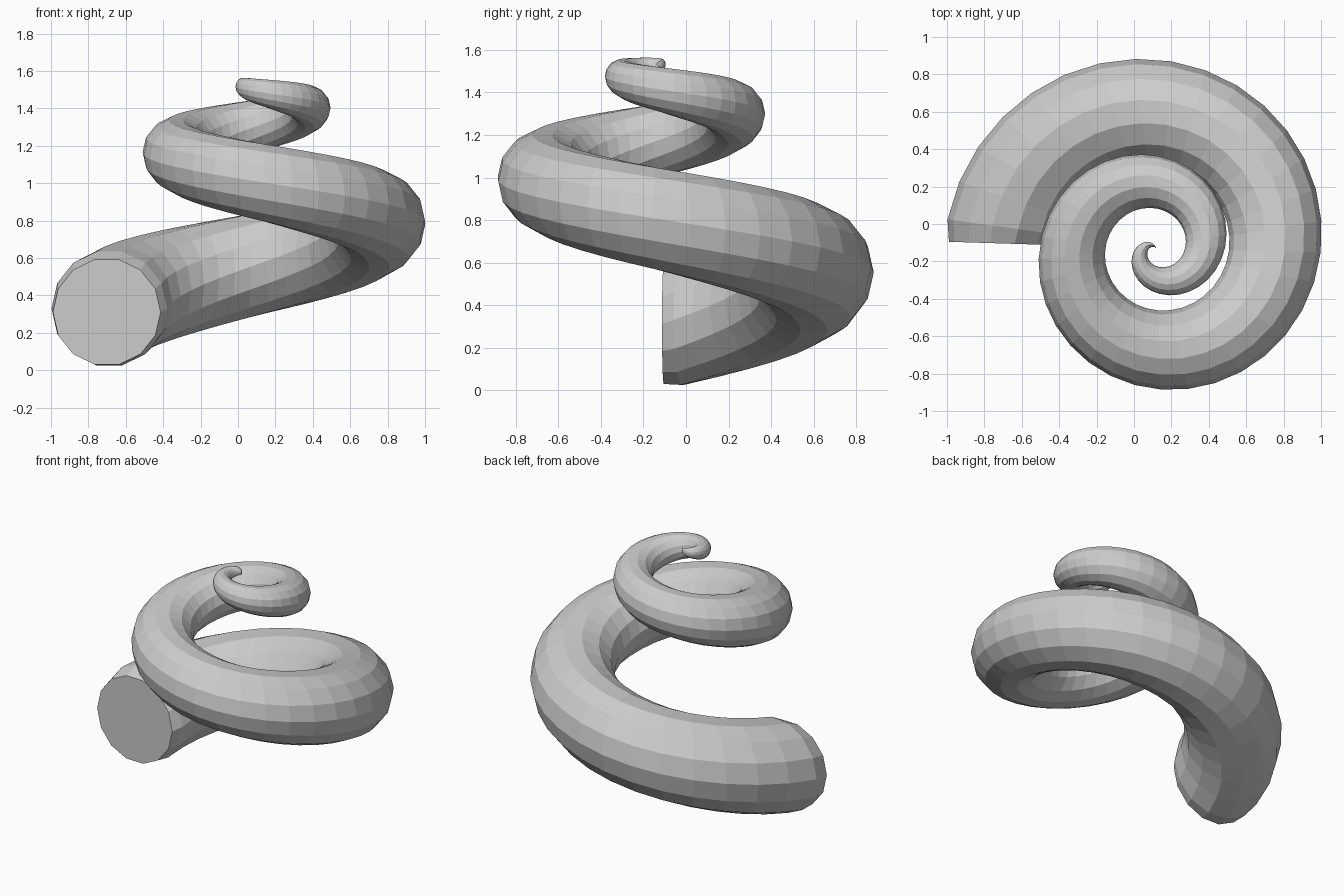
import bpy, bmesh
from math import sin, cos, pi

if "Cube" in bpy.data.objects:
    bpy.data.objects.remove(bpy.data.objects["Cube"])

SIDES = 14
STEPS = 72
TURNS = 2.19
CX, CY = 0.119, -0.13      # axis of the spiral


def ring(bm, t, radius):
    """Upright radial cross-section of the tube after t turns."""
    a = pi - 2 * pi * t
    dist = 0.823 - 0.375 * t
    z = 0.305 + 1.13 * t - 0.26 * t * t
    verts = []
    for k in range(SIDES):
        b = 2 * pi * k / SIDES
        d = dist + radius * cos(b)
        verts.append(bm.verts.new((CX + d * cos(a), CY + d * sin(a),
                                   z + radius * sin(b))))
    return verts


bm = bmesh.new()
# Slightly narrowed mouth, then a steadily tapering coil
rings = [ring(bm, 0.005, 0.288)]
for i in range(STEPS + 1):
    t = 0.022 + (TURNS - 0.022) * i / STEPS
    rings.append(ring(bm, t, 0.315 - 0.139 * t))

# Skin the rings and close both ends
for r0, r1 in zip(rings, rings[1:]):
    for k in range(SIDES):
        n = (k + 1) % SIDES
        bm.faces.new((r0[k], r0[n], r1[n], r1[k]))
bm.faces.new(rings[0])
bm.faces.new(rings[-1])
bmesh.ops.recalc_face_normals(bm, faces=bm.faces)

mesh = bpy.data.meshes.new("spiral_horn")
bm.to_mesh(mesh)
bm.free()
horn = bpy.data.objects.new("spiral_horn", mesh)
bpy.context.collection.objects.link(horn)
